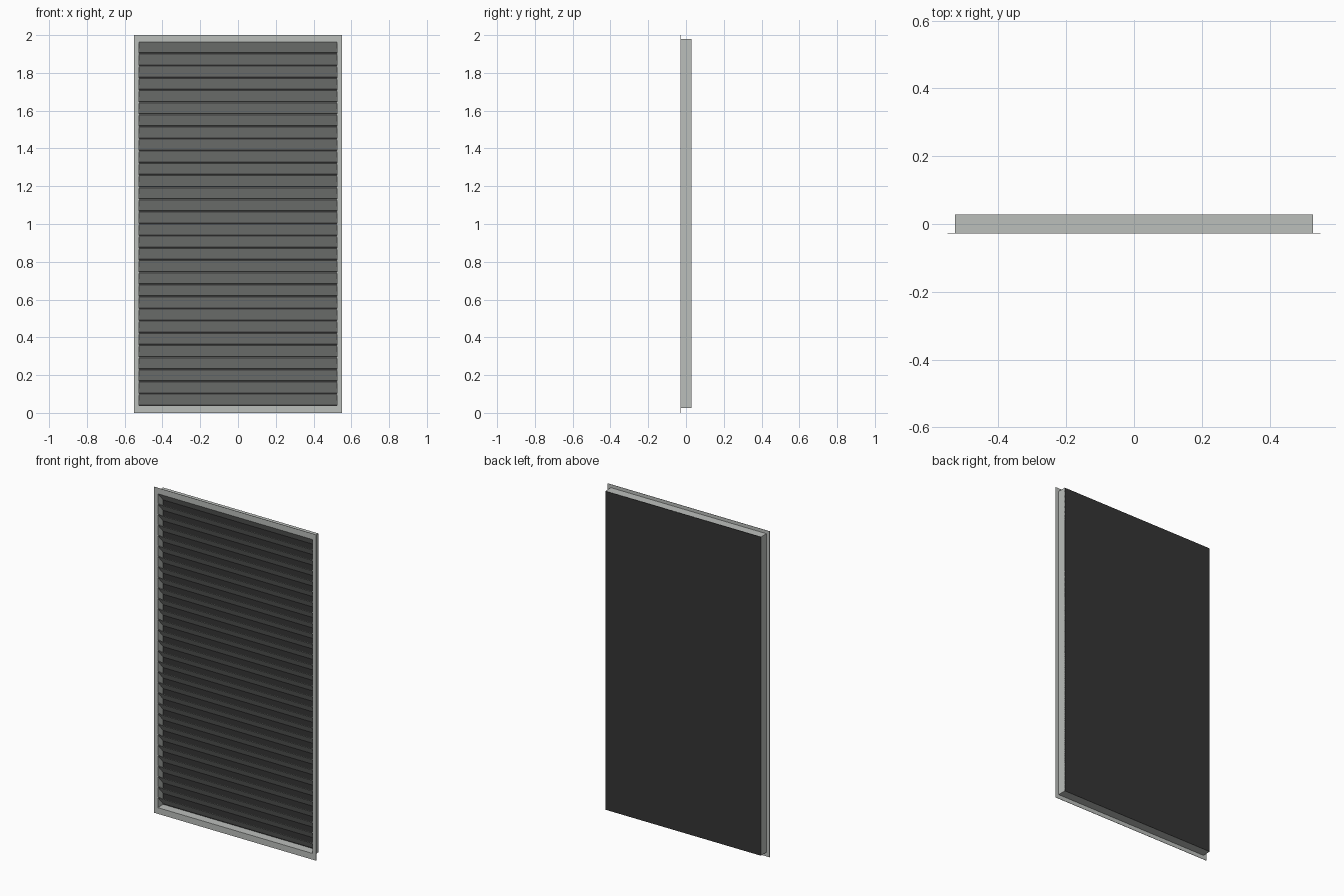
import bpy
from mathutils import Matrix, Vector

cube = bpy.data.objects.get("Cube")
if cube:
    bpy.data.objects.remove(cube, do_unlink=True)


def material(name, rgb):
    m = bpy.data.materials.new(name)
    m.use_nodes = True
    m.diffuse_color = (*rgb, 1)
    m.node_tree.nodes["Principled BSDF"].inputs["Base Color"].default_value = (*rgb, 1)
    return m


frame_grey = material("pale_grey_metal", (0.50, 0.52, 0.50))
slat_grey = material("slat_grey", (0.50, 0.52, 0.50))
dark = material("dark_backing", (0.035, 0.035, 0.035))


def box(name, x, y, z, mat):
    """Box from (low, high) ranges on each axis."""
    lo, hi = Vector((x[0], y[0], z[0])), Vector((x[1], y[1], z[1]))
    bpy.ops.mesh.primitive_cube_add(size=1)
    ob = bpy.context.object
    ob.name = name
    ob.data.transform(Matrix.Translation((lo + hi) / 2) @ Matrix.Diagonal((*(hi - lo), 1)))
    ob.data.materials.append(mat)
    return ob


W, H = 0.55, 2.0            # flange half width and height
IN, WALL = 0.022, 0.003     # flange overhang and sheet thickness
FRONT, BACK = -0.028, 0.028
LIP = FRONT + 0.002
BX = W - IN                 # casing half width
BZ = (0.025, 1.98)          # casing bottom and top

# Thin front flange and casing walls
for side, s in (("left", 1), ("right", -1)):
    box(side + "_flange", sorted((s * (BX - WALL), s * W)), (FRONT, LIP), (0, H), frame_grey)
    box(side + "_wall", sorted((s * (BX - WALL), s * BX)), (LIP, BACK), BZ, frame_grey)
for name, flange, rail in (("bottom", (0, BZ[0]), (BZ[0], 0.038)),
                           ("top", (BZ[1], H), (1.967, BZ[1]))):
    box(name + "_flange", (WALL - BX, BX - WALL), (FRONT, LIP), flange, frame_grey)
    box(name + "_rail", (WALL - BX, BX - WALL), (FRONT, BACK), rail, frame_grey)

# Dark panel closing the back
box("back_panel", (-BX, BX), (BACK - 0.003, BACK + 0.0005), BZ, dark)

# Louvre slats, front edge high and back edge low
COUNT, LOW, HIGH = 30, 0.038, 1.967
pitch = (HIGH - LOW) / COUNT
profile = [(LIP, 0), (LIP, -0.004), (BACK - 0.004, 0.004 - pitch), (BACK - 0.004, 0.008 - pitch)]
for i in range(COUNT):
    top = HIGH - i * pitch
    verts = [(x, y, top + z) for x in (WALL - BX, BX - WALL) for y, z in profile]
    faces = [(3, 2, 1, 0), (4, 5, 6, 7)]
    faces += [(k, (k + 1) % 4, (k + 1) % 4 + 4, k + 4) for k in range(4)]
    mesh = bpy.data.meshes.new("slat")
    mesh.from_pydata(verts, [], faces)
    mesh.materials.append(slat_grey)
    ob = bpy.data.objects.new(f"slat_{i + 1:02d}", mesh)
    bpy.context.collection.objects.link(ob)
